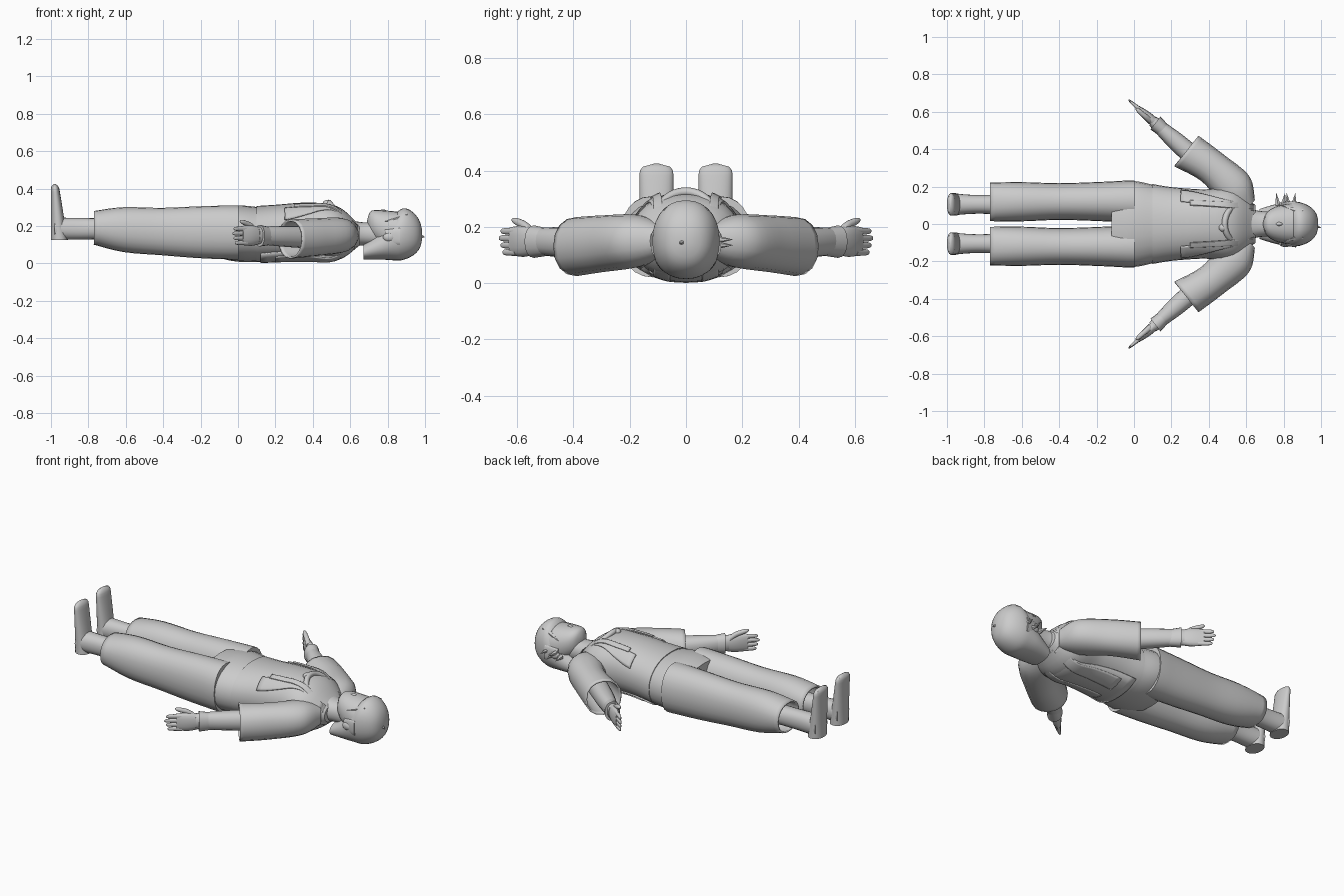
import bpy, bmesh, math
from mathutils import Vector

cube = bpy.data.objects.get("Cube")
if cube:
    bpy.data.objects.remove(cube, do_unlink=True)

grey = bpy.data.materials.new("plain grey")
grey.use_nodes = True
colour = (.6, .6, .6, 1)
grey.diffuse_color = colour
grey.node_tree.nodes["Principled BSDF"].inputs["Base Color"].default_value = colour

ALONG = Vector((1, 0, 0))
ACROSS = Vector((0, 1, 0))
UP = Vector((0, 0, 1))
ARM_SIDE = Vector((.62, .78, 0))
ROUNDNESS = 2.2


def sample(values, t):
    """Smooth curve through evenly spaced values, for t from start to end."""
    last = len(values) - 1
    i = min(int(t * last), last - 1)
    f = t * last - i
    before, a, b, after = (values[min(max(i + k, 0), last)] for k in (-1, 0, 1, 2))
    bend = before * 2 - a * 5 + b * 4 - after
    twist = a * 3 - before - b * 3 + after
    return a + ((b - before) * f + bend * f * f + twist * f ** 3) / 2


def finish(name, bm, mirror=False, thickness=0):
    bmesh.ops.recalc_face_normals(bm, faces=bm.faces)
    mesh = bpy.data.meshes.new(name)
    bm.to_mesh(mesh)
    bm.free()
    mesh.materials.append(grey)
    part = bpy.data.objects.new(name, mesh)
    bpy.context.collection.objects.link(part)
    bpy.ops.object.select_all(action='DESELECT')
    part.select_set(True)
    bpy.context.view_layer.objects.active = part
    bpy.ops.object.shade_smooth_by_angle(angle=math.radians(40))
    if thickness:
        solid = part.modifiers.new("Thickness", 'SOLIDIFY')
        solid.thickness = thickness
        solid.offset = 0
    if mirror:
        copy = part.modifiers.new("Mirror", 'MIRROR')
        copy.use_axis = (False, True, False)
        copy.use_mirror_merge = False


def skin(bm, rows, closed):
    for row, following in zip(rows, rows[1:]):
        for i in range(0 if closed else 1, len(row)):
            bm.faces.new((row[i - 1], row[i], following[i], following[i - 1]))


def loft(name, path, widths, depths, u=ACROSS, w=UP, sides=24, steps=16,
         dome=0, hollow=False, mirror=False):
    """Rounded sections along a path; dome is the share of length closing round."""
    bm = bmesh.new()
    path = [Vector(p) for p in path]
    rings = []
    for k in range(steps + 1):
        t = k / steps
        shrink = 1
        if dome and t > 1 - dome:
            shrink = max(math.sqrt(max(0, 1 - ((t - 1 + dome) / dome) ** 2)), .15)
        centre = sample(path, t)
        ring = []
        for i in range(sides):
            angle = math.tau * i / sides
            c, s = math.cos(angle), math.sin(angle)
            c = math.copysign(abs(c) ** (2 / ROUNDNESS), c)
            s = math.copysign(abs(s) ** (2 / ROUNDNESS), s)
            offset = u * c * sample(widths, t) + w * s * sample(depths, t)
            ring.append(bm.verts.new(centre + offset * shrink))
        rings.append(ring)
    skin(bm, rings, True)
    bm.faces.new(rings[0])
    if not hollow:
        bm.faces.new(rings[-1])
    finish(name, bm, mirror, .01 if hollow else 0)


def ball(name, place, size, mirror=False):
    bm = bmesh.new()
    bmesh.ops.create_uvsphere(bm, u_segments=16, v_segments=10, radius=1)
    bmesh.ops.scale(bm, vec=size, verts=bm.verts)
    bmesh.ops.translate(bm, vec=place, verts=bm.verts)
    finish(name, bm, mirror)


def spike(name, base, tip, radius):
    bm = bmesh.new()
    base, tip = Vector(base), Vector(tip)
    axis = tip - base
    bmesh.ops.create_cone(bm, cap_ends=True, segments=6, radius1=radius, radius2=0,
                          depth=axis.length)
    bmesh.ops.rotate(bm, matrix=axis.to_track_quat('Z', 'Y').to_matrix(), verts=bm.verts)
    bmesh.ops.translate(bm, vec=(base + tip) / 2, verts=bm.verts)
    finish(name, bm)


# Trousers with open hems
loft("trouser_hips", [(-.12, 0, .165), (.1, 0, .155)], (.22, .23, .21), (.13, .15, .147))
loft("trouser_leg", [(0, .12, .165), (-.4, .12, .17), (-.77, .118, .19)],
     (.11, .1, .093, .1, .098), (.14, .135, .122, .115, .085), hollow=True, mirror=True)

# Boots with the feet pointing up
loft("boot_shaft", [(-.7, .105, .185), (-.98, .105, .185)], (.055, .05, .06), (.055, .06),
     mirror=True)
loft("boot_foot", [(-.955, .105, .125), (-.98, .105, .425)], (.06, .06),
     (.045, .037, .028, .02), u=ACROSS, w=ALONG, dome=.15, mirror=True)

# Shirt body
WAIST, COLLAR = .1, .65
shirt_path = [(WAIST, 0, .157), ((WAIST + COLLAR) / 2, 0, .17), (COLLAR, 0, .15)]
shirt_widths = (.213, .195, .185, .19, .1)
shirt_depths = (.15, .15, .155, .145, .055)
loft("shirt_body", shirt_path, shirt_widths, shirt_depths, sides=32, steps=20)


def on_shirt(x, y, side, lift):
    t = (x - WAIST) / (COLLAR - WAIST)
    across = min(abs(y) / sample(shirt_widths, t), 1)
    height = sample(shirt_depths, t) * (1 - across ** ROUNDNESS) ** (1 / ROUNDNESS)
    middle = sample([p[2] for p in shirt_path], t)
    return Vector((x, y, middle + side * (height + lift)))


def panel(name, start, end, inner, outer, lift, side=1, mirror=True):
    """Cloth lying on the shirt; inner and outer give y at the start and end."""
    bm = bmesh.new()
    rows = []
    for i in range(15):
        t = i / 14
        x = start + t * (end - start)
        near, far = sample(inner, t), sample(outer, t)
        rows.append([bm.verts.new(on_shirt(x, near + (far - near) * j / 8, side, lift))
                     for j in range(9)])
    skin(bm, rows, False)
    finish(name, bm, mirror, thickness=.009)


# Open vest, its straps, and the overlapping back panels
panel("vest_front", .25, .64, (.12, .07), (.18, .1), .004)
panel("vest_strap", .3, .63, (.1, .08), (.125, .11), .01)
panel("vest_back", .12, .63, (-.16, -.11), (.16, .11), .002, side=-1, mirror=False)
panel("back_flap", .2, .62, (.04, .06), (.13, .11), .006, side=-1)


# Arms: open sleeve, forearm, cuff and hand, all sharing one sideways axis
def arm_part(name, path, widths, depths, **options):
    loft(name, path, widths, depths, u=ARM_SIDE, sides=16, mirror=True, **options)


arm_part("sleeve", [(.61, .09, .15), (.55, .175, .15), (.42, .3, .14), (.28, .39, .13)],
         (.05, .1, .088, .1), (.05, .088, .096, .1), hollow=True)
arm_part("forearm", [(.37, .315, .14), (.1, .55, .15)], (.055, .05, .03), (.06, .055, .045))
arm_part("wrist_cuff", [(.17, .49, .146), (.115, .54, .148)], (.036, .044), (.048, .058))
arm_part("palm", [(.125, .53, .148), (.02, .62, .15)], (.025, .025, .014),
         (.04, .055, .05))
for k, finger in enumerate(("little", "ring", "middle", "index")):
    height = .11 + k / 40
    reach = abs(k - 2) / 150
    arm_part(finger + "_finger", [(.045, .6, height), (reach - .03, .665 - reach, height)],
             (.014, .006), (.014, .01), dome=.3)
arm_part("thumb", [(.09, .55, .18), (.06, .575, .206), (.01, .618, .226)],
         (.016, .012), (.018, .012), dome=.3)

# Neck, face and hair
loft("neck", [(.58, 0, .16), (.76, 0, .155)], (.1, .07, .065), (.075, .062, .065))
loft("face", [(.97, 0, .15), (.83, 0, .167), (.69, 0, .22)], (.04, .105, .11, .09, .05),
     (.06, .11, .112, .09, .06), dome=.15)
loft("hair", [(.67, 0, .06), (.775, 0, .1), (.88, 0, .156), (.985, 0, .152)],
     (.08, .11, .122, .12), (.04, .08, .143, .14), sides=28, steps=24, dome=.45)
ball("nose", (.775, 0, .273), (.022, .012, .016))
ball("mouth", (.738, 0, .266), (.005, .022, .007))
ball("brow", (.818, .045, .25), (.006, .024, .012), mirror=True)
ball("eye", (.803, .042, .247), (.009, .02, .014), mirror=True)
ball("ear", (.81, .105, .14), (.035, .018, .025), mirror=True)
loft("sideburn", [(.785, .1, .14), (.865, .113, .145)], (.012, .012), (.04, .045),
     steps=2, mirror=True)

# Loose tufts of hair
for k in range(4):
    x = .77 + k / 36
    height = .135 + (k % 2) / 50
    spike("side_tuft", (x, .1, height), (x + (k % 2) / 50 - .01, .168, height), .017)
spike("crown_tuft", (.96, -.01, .15), (1, -.02, .14), .02)
for side in (-1, 1):
    spike("fringe_lock", (.9, side * .055, .25), (.785, side * .1, .225), .028)

# Neckerchief looped round the collar, with a round clasp
curve = bpy.data.curves.new("neckerchief", 'CURVE')
curve.dimensions = '3D'
curve.bevel_depth = .016
curve.bevel_resolution = 2
spline = curve.splines.new('POLY')
spline.points.add(31)
for i, point in enumerate(spline.points):
    angle = math.tau * i / len(spline.points)
    c, s = math.cos(angle), math.sin(angle)
    point.co = (.57 - .085 * c, .105 * s, .225 + .1 * c, 1)
spline.use_cyclic_u = True
spline.use_smooth = True
curve.materials.append(grey)
bpy.context.collection.objects.link(bpy.data.objects.new("neckerchief", curve))
ball("clasp", (.475, -.02, .322), (.021, .021, .017))
